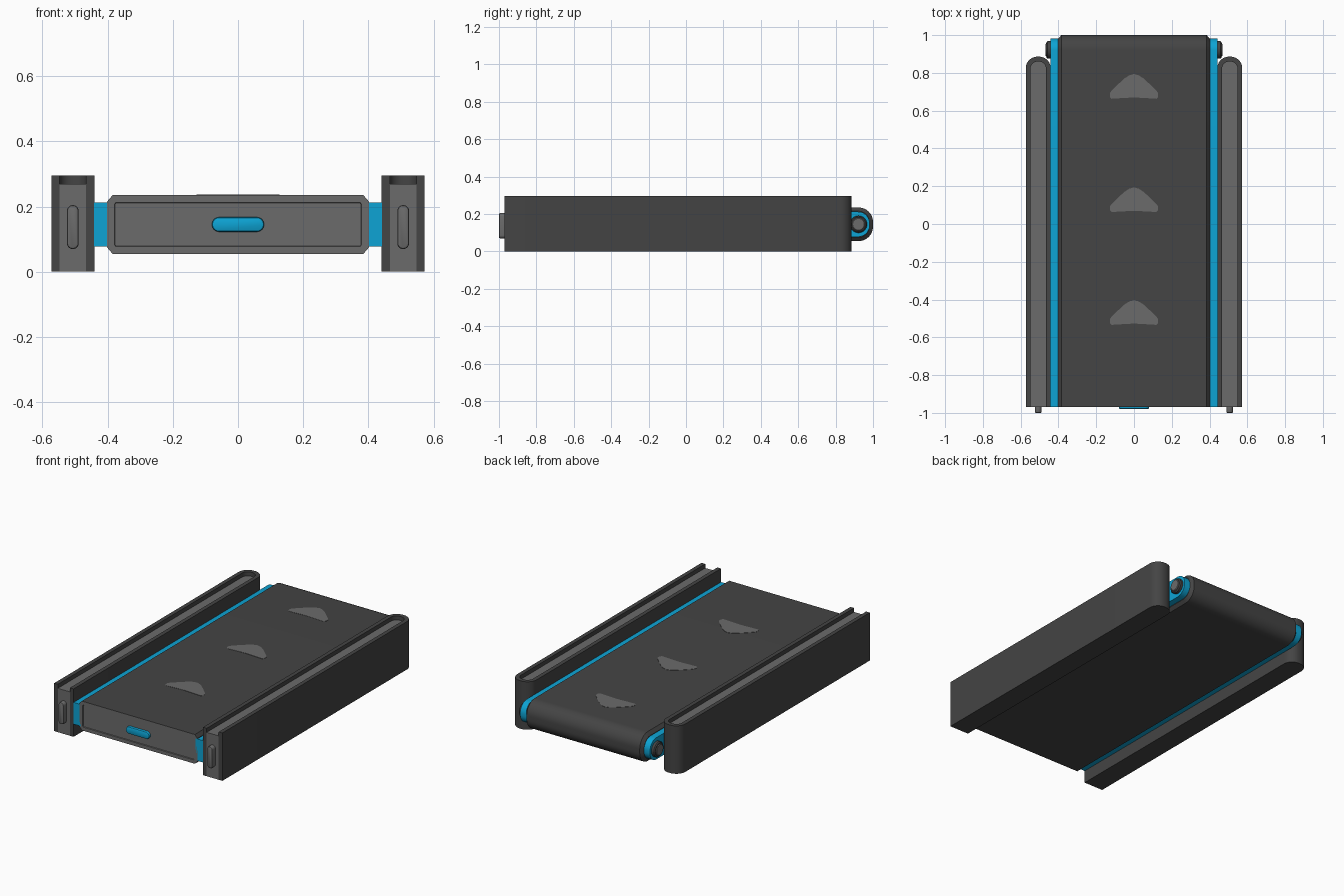
import bpy, bmesh, math
from mathutils import Vector

if "Cube" in bpy.data.objects:
    bpy.data.objects.remove(bpy.data.objects["Cube"])


def material(name, rgb):
    m = bpy.data.materials.new(name)
    m.diffuse_color = (*rgb, 1)
    m.use_nodes = True
    m.node_tree.nodes["Principled BSDF"].inputs["Base Color"].default_value = m.diffuse_color
    return m


DARK = material("charcoal", (0.058, 0.058, 0.058))
GREY = material("mid grey", (0.147, 0.147, 0.147))
BLUE = material("bright blue", (0.004, 0.37, 0.66))
ZC = 0.145      # height of the deck centre line
FRONT = -0.97


def finish(bm, name, mats, smooth=True):
    bmesh.ops.recalc_face_normals(bm, faces=bm.faces)
    me = bpy.data.meshes.new(name)
    bm.to_mesh(me)
    bm.free()
    ob = bpy.data.objects.new(name, me)
    bpy.context.collection.objects.link(ob)
    for m in mats:
        me.materials.append(m)
    if smooth:
        bpy.ops.object.select_all(action='DESELECT')
        ob.select_set(True)
        bpy.context.view_layer.objects.active = ob
        bpy.ops.object.shade_smooth_by_angle(angle=math.radians(30))
    return ob


def loft(rings):
    """Closed solid through a list of point rings of equal length."""
    bm = bmesh.new()
    vs = [[bm.verts.new(p) for p in r] for r in rings]
    n = len(vs[0])
    for a, b in zip(vs, vs[1:]):
        for i in range(n):
            j = (i + 1) % n
            bm.faces.new((a[i], a[j], b[j], b[i]))
    bm.faces.new(vs[0])
    bm.faces.new(vs[-1])
    return bm


def round_end(u0, u1, half, r, seg=12):
    """Outline (u, v): square at u0, both corners rounded by r at u1."""
    pts = [(u0, -half)]
    for s in (-1, 1):
        for i in range(seg + 1):
            t = math.pi / 2 * i / seg
            if s > 0:
                t = math.pi / 2 - t
            pts.append((u1 - r + r * math.sin(t), s * (half - r + r * math.cos(t))))
    return pts + [(u0, half)]


def capsule_pad(name, x, z, w, h, y0, y1, mat):
    """Pill shaped pad on a front face with a rounded rim."""
    r, rings = min(w, h) / 2, []
    for y, ins in ((y0, 0), (y1 + 0.006, 0), (y1 + 0.002, 0.002), (y1, 0.006)):
        ring = []
        for i in range(32):
            t = 2 * math.pi * (i + 0.5) / 32
            c, s = math.cos(t), math.sin(t)
            ring.append((x + math.copysign(w / 2 - r, c) + (r - ins) * c, y,
                         z + math.copysign(h / 2 - r, s) + (r - ins) * s))
        rings.append(ring)
    return finish(loft(rings), name, [mat])


# Belt deck: rounded at the back, chamfered edges, grey recessed front plate
rings = []
for x, d in ((-0.402, 0.02), (-0.385, 0), (0.385, 0), (0.402, 0.02)):
    rings.append([(x, y, ZC + z) for y, z in
                  round_end(FRONT, 1.0 - d, 0.09 - d, 0.078 - d)])
bm = loft(rings)
bmesh.ops.recalc_face_normals(bm, faces=bm.faces)
front = [f for f in bm.faces if f.normal.y < -0.9]
plate = bmesh.ops.dissolve_faces(bm, faces=front)["region"]
for f in plate:
    f.material_index = 1
bmesh.ops.inset_region(bm, faces=plate, thickness=0.024, depth=0)
bmesh.ops.inset_region(bm, faces=plate, thickness=0.002, depth=-0.005)
finish(bm, "belt_deck", [DARK, GREY])

# Blue button on the front plate
capsule_pad("front_button", 0, ZC, 0.16, 0.045, FRONT + 0.01, -0.98, BLUE)

# Arrow marks along the deck top
half = [(0.0, 0.003), (0.09, -0.002), (0.118, -0.004), (0.128, 0.006), (0.128, 0.025),
        (0.118, 0.04), (0.085, 0.072), (0.05, 0.104), (0.025, 0.12), (0.0, 0.127)]
outline = half + [(-x, y) for x, y in reversed(half[1:-1])]
for k, y0 in enumerate((-0.53, 0.067, 0.667)):
    bm = loft([[(x, y0 + y, z) for x, y in outline] for z in (ZC + 0.085, ZC + 0.0915)])
    finish(bm, f"arrow_mark_{k + 1}", [GREY], smooth=False)

for side, s in (("left", -1), ("right", 1)):
    # Blue frame strip between deck and rail
    prof = round_end(FRONT, 0.982, 0.067, 0.062)
    bm = loft([[(s * x, y, ZC + z) for y, z in prof] for x in (0.39, 0.442)])
    finish(bm, f"{side}_blue_frame", [BLUE])

    # Roller axle: dark hub with a grey tip
    for nm, mat, steps in (("hub", DARK, ((0.43, 0.046), (0.458, 0.046), (0.464, 0.04))),
                           ("axle_tip", GREY, ((0.45, 0.035), (0.465, 0.035), (0.468, 0.031)))):
        bm = loft([[(s * x, 0.922 + r * math.cos(math.tau * i / 28),
                     ZC + r * math.sin(math.tau * i / 28)) for i in range(28)]
                   for x, r in steps])
        finish(bm, f"{side}_{nm}", [mat])

    # Rail shell: U-shaped wall wrapped round the back, open at front and top
    xc = s * 0.507
    outer = round_end(FRONT, 0.886, 0.066, 0.062)
    inner = round_end(FRONT, 0.860, 0.041, 0.037)
    bm = bmesh.new()
    grid = [[bm.verts.new((xc + v, u, z)) for u, v in p]
            for p, z in ((outer, 0), (outer, 0.295), (inner, 0.295), (inner, 0))]
    n = len(outer)
    for a in range(4):
        p, q = grid[a], grid[(a + 1) % 4]
        for i in range(n - 1):
            bm.faces.new((p[i], p[i + 1], q[i + 1], q[i]))
    for i in (0, n - 1):
        bm.faces.new([g[i] for g in grid])
    finish(bm, f"{side}_rail_shell", [DARK])

    # Grey core filling the rail; its underside is dark
    bm = loft([[(xc + v, u, z) for u, v in inner] for z in (0, 0.27)])
    bmesh.ops.recalc_face_normals(bm, faces=bm.faces)
    for f in bm.faces:
        if f.normal.z < -0.9:
            f.material_index = 1
    finish(bm, f"{side}_rail_core", [GREY, DARK])

    # Grey grip pad on the rail front
    capsule_pad(f"{side}_rail_pad", xc, 0.137, 0.036, 0.135, FRONT + 0.005, -1.0, GREY)
